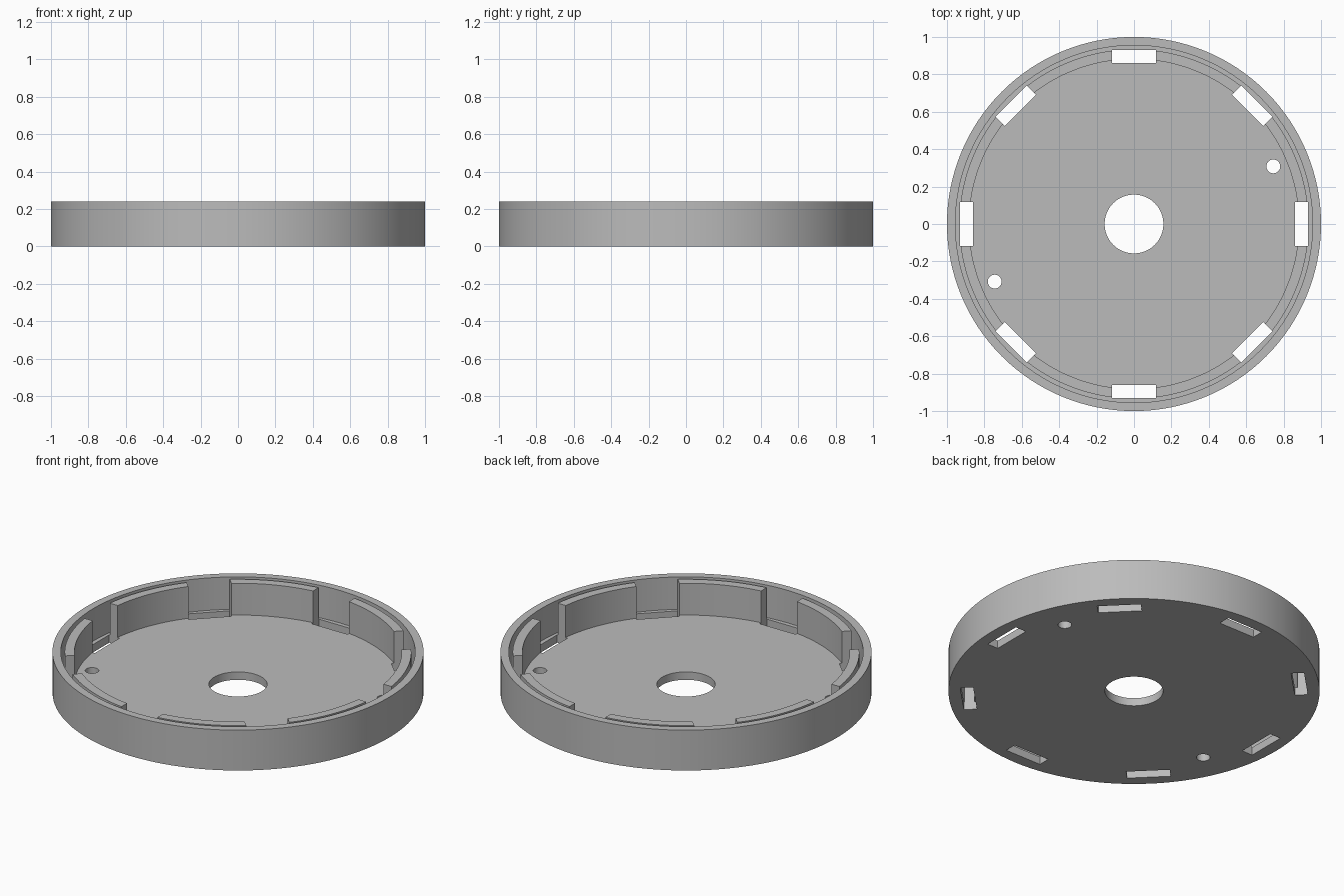
import bpy, bmesh
from math import pi, radians, cos, sin
from mathutils import Matrix, Vector

if "Cube" in bpy.data.objects:
    bpy.data.objects.remove(bpy.data.objects["Cube"], do_unlink=True)

HEIGHT, FLOOR = 0.24, 0.047
SIDES = 128

grey = bpy.data.materials.new("plain grey")
grey.use_nodes = True
colour = (0.5, 0.5, 0.5, 1)
grey.diffuse_color = colour
grey.node_tree.nodes["Principled BSDF"].inputs["Base Color"].default_value = colour


def finish(name, bm):
    bmesh.ops.recalc_face_normals(bm, faces=bm.faces)
    mesh = bpy.data.meshes.new(name)
    bm.to_mesh(mesh)
    bm.free()
    mesh.materials.append(grey)
    obj = bpy.data.objects.new(name, mesh)
    bpy.context.collection.objects.link(obj)
    return obj


def lathe(name, profile):
    """Closed ring swept from a (radius, z) profile."""
    bm = bmesh.new()
    loops = []
    for i in range(SIDES):
        a = 2 * pi * i / SIDES
        loops.append([bm.verts.new((r * cos(a), r * sin(a), z)) for r, z in profile])
    n = len(profile)
    for i in range(SIDES):
        p, q = loops[i], loops[(i + 1) % SIDES]
        for j in range(n):
            k = (j + 1) % n
            bm.faces.new((p[j], q[j], q[k], p[k]))
    return finish(name, bm)


def add_slots(bm, inner, outer, low, high):
    """Eight boxes spaced evenly around the rim."""
    for i in range(8):
        spin = Matrix.Rotation(radians(45 * i), 4, "Z")
        place = Matrix.Translation(((inner + outer) / 2, 0, (low + high) / 2))
        size = Matrix.Diagonal((outer - inner, 0.236, high - low, 1))
        bmesh.ops.create_cube(bm, size=1, matrix=spin @ place @ size)


def cut(obj, cutter):
    mod = obj.modifiers.new("cut", "BOOLEAN")
    mod.operation, mod.solver, mod.object = "DIFFERENCE", "EXACT", cutter
    cutter.hide_render = True
    bpy.ops.object.select_all(action="DESELECT")
    bpy.context.view_layer.objects.active = obj
    obj.select_set(True)
    bpy.ops.object.modifier_apply(modifier=mod.name)
    bpy.data.objects.remove(cutter, do_unlink=True)
    bpy.ops.object.shade_smooth_by_angle(angle=radians(30))


# Floor with central hole and outer wall
tray = lathe("tray", [(0.157, 0), (1, 0), (1, HEIGHT), (0.955, HEIGHT),
                      (0.955, FLOOR), (0.157, FLOOR)])

# Rim slots and two small screw holes through the floor
bm = bmesh.new()
add_slots(bm, 0.86, 0.93, -0.1, 0.1)
for side in (1, -1):
    bmesh.ops.create_cone(bm, cap_ends=True, segments=32, radius1=0.037, radius2=0.037,
                          depth=0.3, matrix=Matrix.Translation(Vector((0.745, 0.308, 0)) * side))
cut(tray, finish("floor_cutter", bm))

# Inner ring, broken into eight segments above the slots
ring = lathe("inner_ring_segments", [(0.882, FLOOR - 0.005), (0.934, FLOOR - 0.005),
                                     (0.934, HEIGHT - 0.004), (0.882, HEIGHT - 0.004)])
bm = bmesh.new()
add_slots(bm, 0.8, 1.0, -0.1, 0.4)
cut(ring, finish("ring_cutter", bm))
